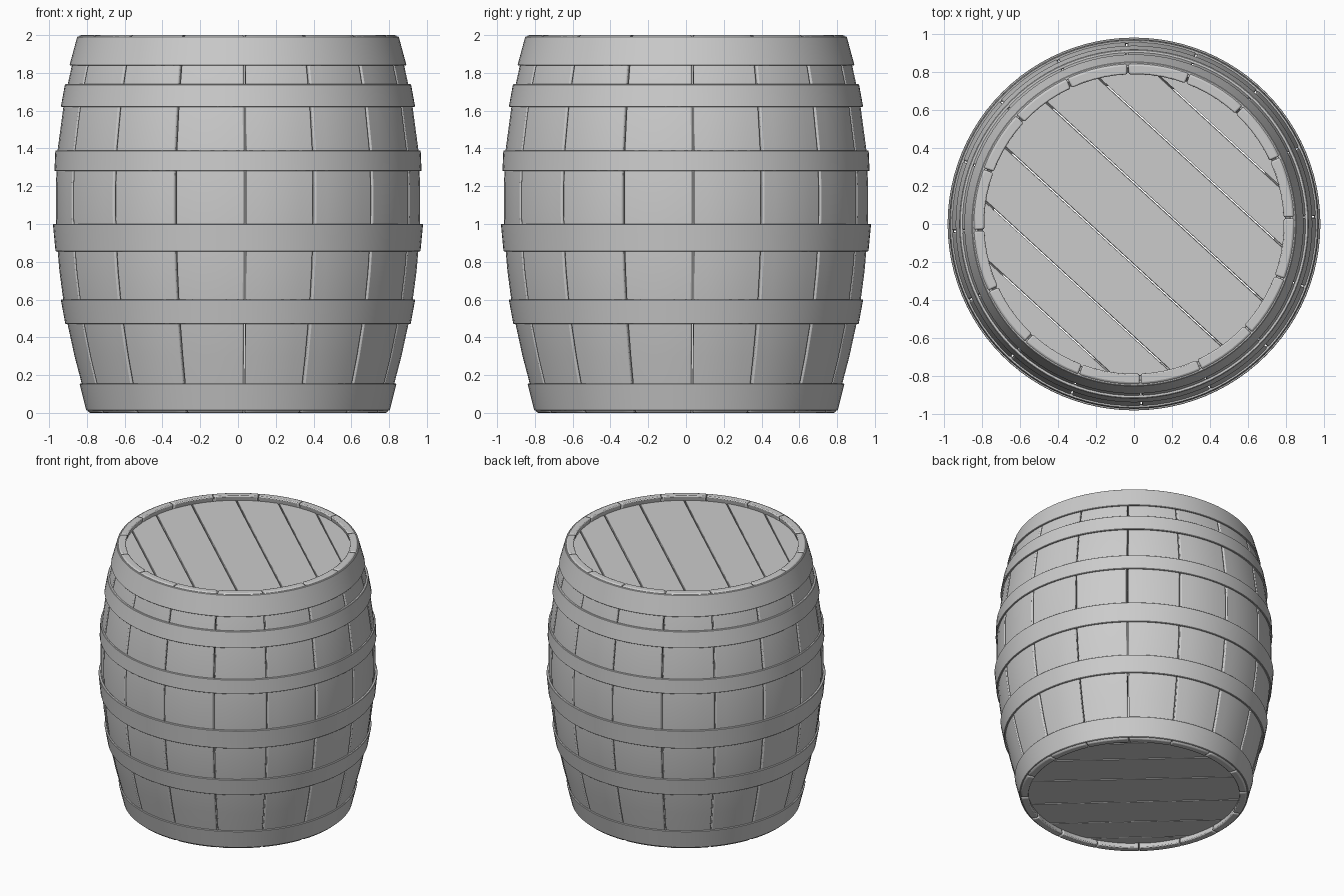
import bpy, bmesh
from math import pi, sin, cos, sqrt, radians

if "Cube" in bpy.data.objects:
    bpy.data.objects.remove(bpy.data.objects["Cube"])

STAVES = 16
OFFSET = radians(2.3)
THICK = 0.055
# outer barrel profile: (z, radius)
PROFILE = [(0, .792), (.155, .828), (.3, .866), (.47, .903), (.6, .926), (.75, .946),
           (.9, .959), (1.05, .965), (1.2, .965), (1.39, .956), (1.62, .925),
           (1.74, .902), (1.84, .88), (2.0, .84)]


def finish(name, bm, bevel, segments=2):
    bmesh.ops.recalc_face_normals(bm, faces=bm.faces)
    mesh = bpy.data.meshes.new(name)
    bm.to_mesh(mesh)
    bm.free()
    obj = bpy.data.objects.new(name, mesh)
    bpy.context.collection.objects.link(obj)
    mod = obj.modifiers.new("bevel", 'BEVEL')
    mod.width = bevel
    mod.segments = segments
    mod.limit_method = 'ANGLE'
    mod.angle_limit = radians(40)
    bpy.ops.object.select_all(action='DESELECT')
    bpy.context.view_layer.objects.active = obj
    obj.select_set(True)
    bpy.ops.object.shade_smooth_by_angle(angle=radians(35))
    return obj


def loft(bm, rings, caps):
    # skin a list of closed vertex rings
    rings = [[bm.verts.new(p) for p in ring] for ring in rings]
    n = len(rings[0])
    pairs = list(zip(rings, rings[1:]))
    if not caps:
        pairs.append((rings[-1], rings[0]))
    for a, b in pairs:
        for i in range(n):
            j = (i + 1) % n
            bm.faces.new((a[i], a[j], b[j], b[i]))
    if caps:
        bm.faces.new(rings[0])
        bm.faces.new(rings[-1])


def stave_ring(mid, z, r, steps=5):
    pts = []
    for rad, sign in ((r, 1), (r - THICK, -1)):
        half = pi / STAVES - 0.0035 / rad
        for i in range(steps + 1):
            a = mid + sign * half * (2 * i / steps - 1)
            pts.append((rad * cos(a), rad * sin(a), z))
    return pts


# curved wooden staves with narrow gaps
for k in range(STAVES):
    mid = OFFSET + (k + .5) * 2 * pi / STAVES
    bm = bmesh.new()
    loft(bm, [stave_ring(mid, z, r) for z, r in PROFILE], True)
    finish(f"stave_{k + 1}", bm, 0.009)

# metal hoops: z low, radius low, z high, radius high
HOOPS = [(.012, .803, .155, .839), (.47, .914, .6, .938), (.855, .966, 1.0, .98),
         (1.28, .972, 1.39, .967), (1.62, .938, 1.74, .916), (1.84, .892, 1.992, .851)]
for k, (z0, r0, z1, r1) in enumerate(HOOPS):
    bm = bmesh.new()
    rings = []
    for i in range(96):
        c, s = cos(2 * pi * i / 96), sin(2 * pi * i / 96)
        rings.append([(r * c, r * s, z) for r, z in
                      ((r0, z0), (r1, z1), (r1 - .018, z1), (r0 - .018, z0))])
    loft(bm, rings, False)
    finish(f"hoop_{k + 1}", bm, 0.003, 1)

# recessed plank heads at top and bottom
CUTS = [-1, -.663, -.44, -.16, .16, .44, .663, 1]
for name, radius, z0, z1 in (("top_head", .80, 1.915, 1.96), ("bottom_head", .75, .04, .085)):
    for k in range(len(CUTS) - 1):
        lo = max(CUTS[k], -radius + .001) + .003
        hi = min(CUTS[k + 1], radius - .001) - .003
        ts = [lo + (hi - lo) * i / 10 for i in range(11)]
        edge = [(sqrt(max(radius ** 2 - t * t, 0)), t) for t in ts]
        outline = edge + [(-u, t) for u, t in reversed(edge)]
        c, s = cos(radians(-42.5)), sin(radians(-42.5))
        bm = bmesh.new()
        loft(bm, [[(u * c - t * s, u * s + t * c, z) for u, t in outline]
                  for z in (z0, z1)], True)
        finish(f"{name}_plank_{k + 1}", bm, 0.003, 1)
